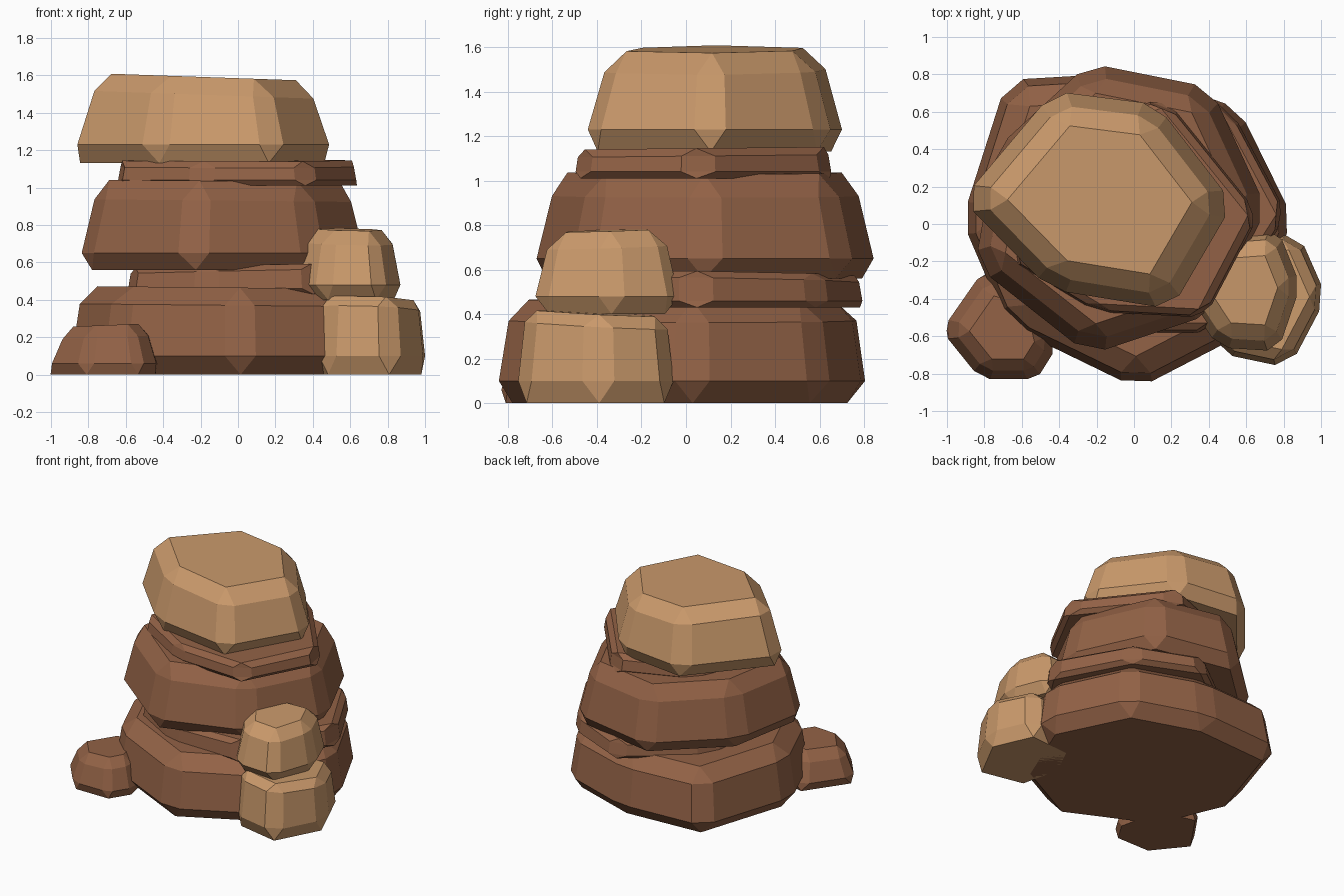
import bpy
import bmesh
from mathutils import Vector

cube = bpy.data.objects.get("Cube")
if cube:
    bpy.data.objects.remove(cube, do_unlink=True)


def make_material(name, color):
    mat = bpy.data.materials.new(name)
    mat.use_nodes = True
    mat.diffuse_color = color
    mat.node_tree.nodes["Principled BSDF"].inputs["Base Color"].default_value = color
    return mat


brown = make_material("brown stone", (0.29, 0.122, 0.061, 1))
tan = make_material("tan stone", (0.59, 0.32, 0.147, 1))


def rock(name, mat, corners, heights, scales, tilt=(0, 0), chamfer=0.13):
    """Loft a chamfered polygon: bottom cap, wide ring, upper ring, top cap.
    Scales are for the bottom cap, upper ring and top cap; tilt slopes the top."""
    points = [Vector(c) for c in corners]
    count = len(points)
    center = sum(points, Vector((0, 0))) / count

    # Each corner of the outline is cut into a pair of points
    cut = []
    for i, p in enumerate(points):
        cut.append(p.lerp(points[i - 1], chamfer))
        cut.append(p.lerp(points[(i + 1) % count], chamfer))

    bm = bmesh.new()

    def ring(outline, height, scale, slope):
        verts = []
        for p in outline:
            offset = (p - center) * scale
            z = height + offset.dot(Vector(slope))
            verts.append(bm.verts.new((*(center + offset), z)))
        return verts

    level = (0, 0)
    bottom = ring(points, heights[0], scales[0], level)
    wide = ring(cut, heights[1], 1, level)
    upper = ring(cut, heights[2], scales[1], tilt)
    top = ring(points, heights[3], scales[2], tilt)

    # Caps, walls, corner triangles and bevel strips
    bm.faces.new(bottom)
    bm.faces.new(top)
    for i in range(len(cut)):
        j = (i + 1) % len(cut)
        bm.faces.new((wide[i], wide[j], upper[j], upper[i]))
    for cap, side in ((bottom, wide), (top, upper)):
        for i in range(count):
            a, b = side[2 * i], side[2 * i + 1]
            n = (i + 1) % count
            bm.faces.new((cap[i], a, b))
            bm.faces.new((cap[i], b, side[2 * n], cap[n]))
    bmesh.ops.recalc_face_normals(bm, faces=bm.faces)

    mesh = bpy.data.meshes.new(name)
    bm.to_mesh(mesh)
    bm.free()
    mesh.materials.append(mat)
    obj = bpy.data.objects.new(name, mesh)
    bpy.context.collection.objects.link(obj)
    return obj


# Main stack, from the ground up
rock("base_boulder", brown,
     [(.02, -.88), (.6, -.58), (.85, .03), (.56, .62),
      (0, .81), (-.68, .77), (-.92, .02), (-.68, -.54)],
     (0, .1, .37, .465), (.89, .95, .81), (-.01, 0))
rock("lower_slab", brown,
     [(.82, .05), (.42, -.58), (-.18, -.58), (-.6, -.34),
      (-.5, .42), (.04, .82), (.52, .61)],
     (.43, .46, .55, .58), (.95, .98, .92), (.02, -.01))
rock("middle_boulder", brown,
     [(-.24, -.7), (.42, -.48), (.71, .08), (.41, .73),
      (-.24, .86), (-.74, .4), (-.85, -.22)],
     (.56, .65, .93, 1.035), (.91, .91, .79), (-.01, 0))
rock("upper_slab", brown,
     [(.67, .05), (.38, -.5), (-.2, -.47), (-.68, -.18),
      (-.38, .47), (.16, .68)],
     (1.01, 1.04, 1.11, 1.145), (.95, .98, .91), (0, .01))
rock("top_boulder", tan,
     [(-.92, .13), (-.43, .71), (.12, .64), (.53, .11),
      (.2, -.455), (-.45, -.35)],
     (1.13, 1.23, 1.495, 1.59), (.9, .87, .68), (-.035, 0))

# Small rocks around the foot
rock("left_foot_rock", brown,
     [(-1.03, -.57), (-.82, -.83), (-.52, -.83), (-.42, -.67),
      (-.5, -.32), (-.8, -.24)],
     (0, .06, .2, .265), (.92, .82, .57), (.04, 0), .17)
rock("right_foot_rock", tan,
     [(1.03, -.39), (.83, -.77), (.45, -.69), (.37, -.35),
      (.5, -.08), (.88, -.05)],
     (0, .1, .35, .405), (.86, .92, .74), (-.03, -.05), .2)
rock("right_stacked_rock", tan,
     [(.89, -.33), (.77, -.68), (.45, -.66), (.26, -.37),
      (.5, -.05), (.77, -.03)],
     (.4, .48, .7, .775), (.8, .84, .57), (-.02, .03), .18)
